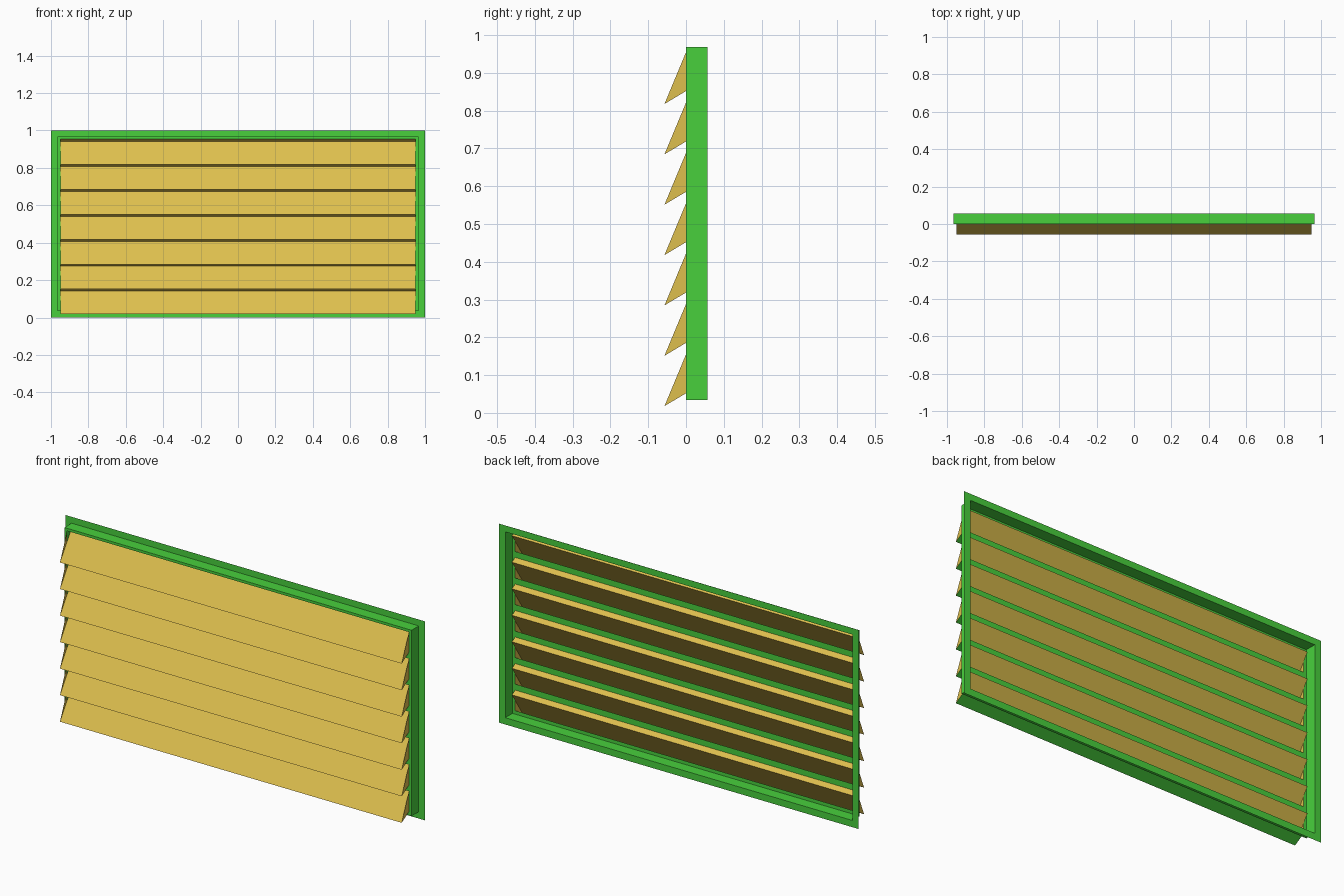
import bpy

cube = bpy.data.objects.get("Cube")
if cube:
    bpy.data.objects.remove(cube)


def material(name, colour):
    mat = bpy.data.materials.new(name)
    mat.use_nodes = True
    mat.diffuse_color = colour
    mat.node_tree.nodes["Principled BSDF"].inputs["Base Color"].default_value = colour
    return mat


GREEN = material("green_paint", (0.065, 0.63, 0.046, 1))
TAN = material("tan_paint", (0.73, 0.52, 0.076, 1))


def sheet(name, faces, mat):
    """Make one object from a list of separate polygons."""
    verts = [v for face in faces for v in face]
    index, polys = 0, []
    for face in faces:
        polys.append(range(index, index + len(face)))
        index += len(face)
    mesh = bpy.data.meshes.new(name)
    mesh.from_pydata(verts, [], [tuple(p) for p in polys])
    mesh.materials.append(mat)
    obj = bpy.data.objects.new(name, mesh)
    bpy.context.collection.objects.link(obj)
    return obj


def strip(a, b, x0, x1):
    """Quad between two (y, z) profile points, spanning x0 to x1."""
    return [(x0, *a), (x1, *a), (x1, *b), (x0, *b)]


def rect(x0, x1, z0, z1, y):
    return strip((y, z0), (y, z1), x0, x1)


FRONT, BACK = 0.0, 0.057
BOX_X, BOX_LOW, BOX_HIGH = 0.965, 0.034, 0.968
SLAT_X, SLATS, PITCH = 0.95, 7, 0.1333
FIRST_TIP = 0.018

# Rear flange: flat border around the box
sheet("rear_flange", [
    rect(-1, 1, 0, BOX_LOW, BACK),
    rect(-1, 1, BOX_HIGH, 1, BACK),
    rect(-1, -BOX_X, BOX_LOW, BOX_HIGH, BACK),
    rect(BOX_X, 1, BOX_LOW, BOX_HIGH, BACK),
], GREEN)

# Box walls: thin sheet sleeve between face plate and flange
walls = [strip((FRONT, z), (BACK, z), -BOX_X, BOX_X) for z in (BOX_LOW, BOX_HIGH)]
for x in (-BOX_X, BOX_X):
    walls.append([(x, FRONT, BOX_LOW), (x, BACK, BOX_LOW),
                  (x, BACK, BOX_HIGH), (x, FRONT, BOX_HIGH)])
sheet("box_walls", walls, GREEN)

# Slats: bent blade, triangular end caps and green underside lip
plate = [rect(-BOX_X, -SLAT_X, BOX_LOW, BOX_HIGH, FRONT),
         rect(SLAT_X, BOX_X, BOX_LOW, BOX_HIGH, FRONT)]
below = BOX_LOW
for i in range(SLATS):
    z = FIRST_TIP + i * PITCH
    tip = (-0.057, z)
    bend = (0.026, z + 0.123)
    top = (FRONT, z + 0.137)
    heel = (FRONT, z + 0.034)
    faces = [strip(tip, bend, -SLAT_X, SLAT_X), strip(bend, top, -SLAT_X, SLAT_X)]
    for x in (-SLAT_X, SLAT_X):
        faces.append([(x, *p) for p in (tip, heel, top)])
    sheet(f"slat_{i + 1}", faces, TAN)
    sheet(f"slat_lip_{i + 1}", [strip(tip, heel, -SLAT_X, SLAT_X)], GREEN)
    plate.append(rect(-SLAT_X, SLAT_X, below, heel[1], FRONT))
    below = top[1]

# Face plate: the bars left between the slots
plate.append(rect(-SLAT_X, SLAT_X, below, BOX_HIGH, FRONT))
sheet("face_plate", plate, GREEN)
